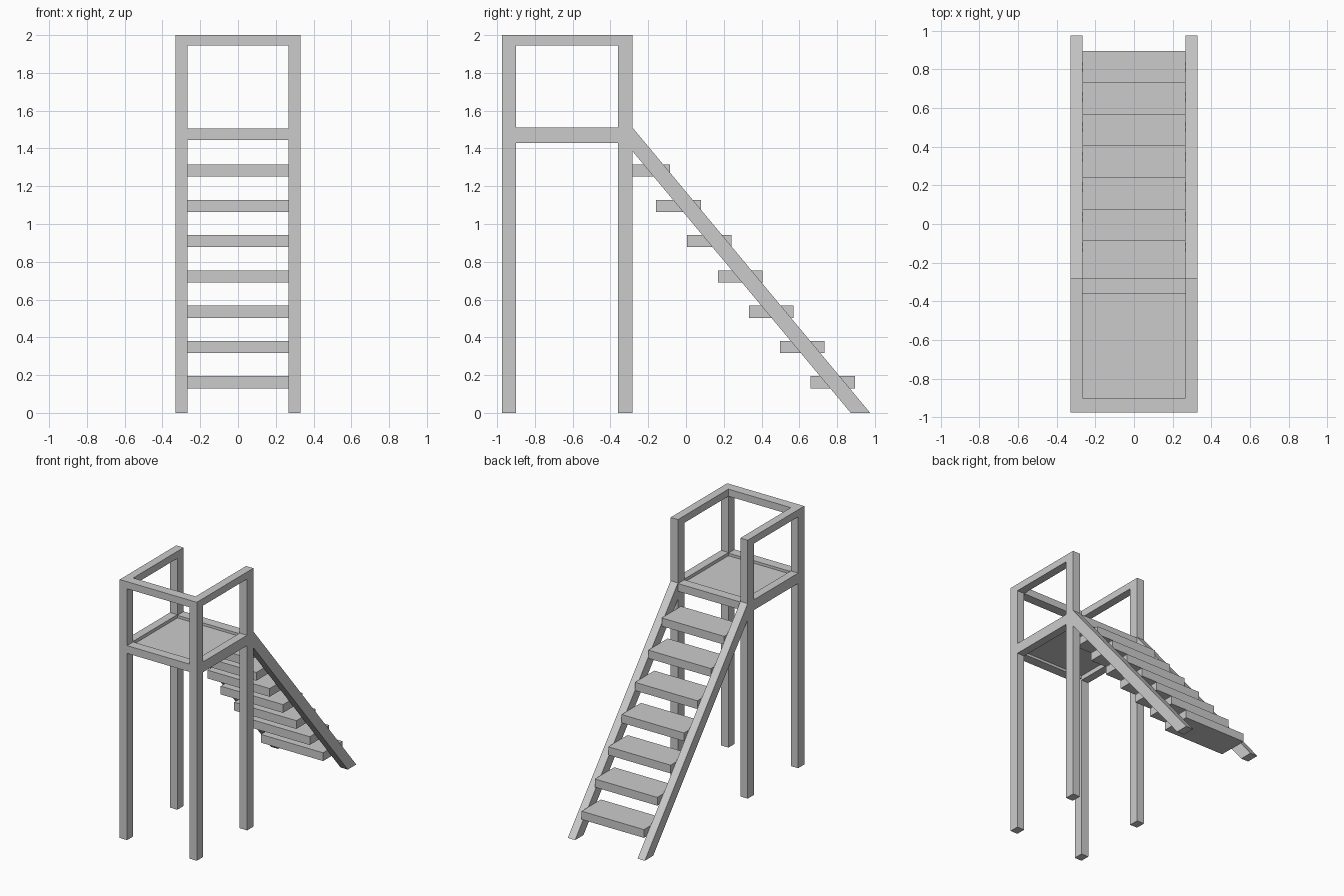
import bpy, bmesh

if "Cube" in bpy.data.objects:
    bpy.data.objects.remove(bpy.data.objects["Cube"])

grey = bpy.data.materials.new("plain grey")
grey.diffuse_color = (0.6, 0.6, 0.6, 1)
grey.use_nodes = True
grey.node_tree.nodes["Principled BSDF"].inputs["Base Color"].default_value = grey.diffuse_color


def prism(name, x0, x1, profile):
    """Extrude a (y, z) outline from x0 to x1."""
    bm = bmesh.new()
    face = bm.faces.new([bm.verts.new((x0, y, z)) for y, z in profile])
    ext = bmesh.ops.extrude_face_region(bm, geom=[face])
    moved = [v for v in ext["geom"] if isinstance(v, bmesh.types.BMVert)]
    bmesh.ops.translate(bm, verts=moved, vec=(x1 - x0, 0, 0))
    bmesh.ops.recalc_face_normals(bm, faces=bm.faces)
    mesh = bpy.data.meshes.new(name)
    bm.to_mesh(mesh)
    bm.free()
    mesh.materials.append(grey)
    obj = bpy.data.objects.new(name, mesh)
    bpy.context.collection.objects.link(obj)
    return obj


def box(name, x0, x1, y0, y1, z0, z1):
    return prism(name, x0, x1, [(y0, z0), (y1, z0), (y1, z1), (y0, z1)])


XO, XI = 0.33, 0.267            # outer and inner faces of the posts
FRONT = (-0.975, -0.90)         # front post depth
BACK = (-0.36, -0.283)          # back post depth

for side, s in (("left", -1), ("right", 1)):
    x0, x1 = sorted((s * XI, s * XO))
    # Posts
    box(f"front_post_{side}", x0, x1, *FRONT, 0, 2)
    box(f"back_post_{side}", x0, x1, *BACK, 0, 2)
    # Side handrail and side platform beam
    box(f"side_handrail_{side}", x0, x1, FRONT[1], BACK[0], 1.945, 2)
    box(f"side_beam_{side}", x0, x1, FRONT[1], BACK[0], 1.43, 1.51)
    # Sloping stair stringer, cut level at the floor and plumb at the post
    prism(f"stringer_{side}", x0, x1,
          [(BACK[1], 1.51), (0.975, 0), (0.872, 0), (BACK[1], 1.385)])

# Front handrail and the two cross beams of the platform
box("front_handrail", -XI, XI, *FRONT, 1.945, 2)
box("front_beam", -XI, XI, *FRONT, 1.445, 1.505)
box("back_beam", -XI, XI, *BACK, 1.445, 1.505)

# Deck panel, slightly below the frame top
box("deck", -XI, XI, FRONT[1], BACK[0], 1.465, 1.485)

# Treads
for i in range(7):
    y, z = 0.66 - 0.1635 * i, 0.13 + 0.1868 * i
    box(f"tread_{i + 1}", -XI, XI, y, y + 0.236, z, z + 0.064)
